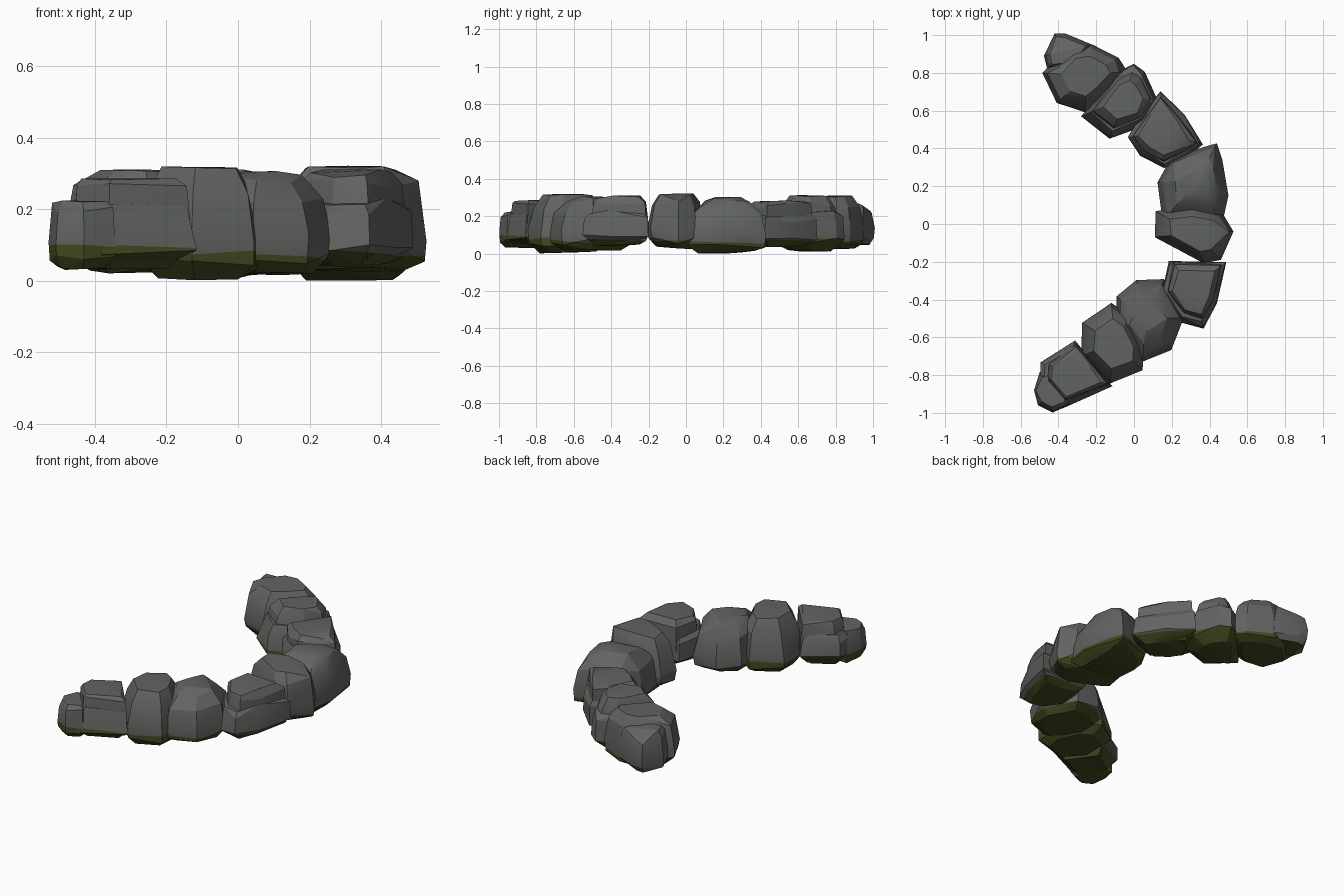
import bpy, bmesh, math, random
from mathutils import Vector

if "Cube" in bpy.data.objects:
    bpy.data.objects.remove(bpy.data.objects["Cube"])

random.seed(11)


def material(name, col):
    m = bpy.data.materials.new(name)
    m.diffuse_color = (*col, 1)
    m.use_nodes = True
    m.node_tree.nodes["Principled BSDF"].inputs["Base Color"].default_value = m.diffuse_color
    return m


STONE = material("grey stone", (0.118, 0.127, 0.118))
MOSS = material("dark moss", (0.055, 0.068, 0.014))

# (height fraction, outline scale) profiles
BLOCK = [(0, .7), (.17, .97), (.35, 1.0), (.8, .88), (1, .64)]
SLAB = [(0, .7), (.17, .97), (.35, 1.0), (.88, .95), (1, .78)]
DOME = [(0, .7), (.17, .97), (.35, 1.0), (.7, .87), (.9, .62), (1, .34)]
SHELF = [(0, .6), (.2, 1.0), (.55, .98), (.72, .85)]


def hull(bm, outline, rings, z0, z1, tilt, floor):
    """Convex chunk from an outline repeated at (height fraction, scale) rings."""
    c = sum((Vector(p) for p in outline), Vector((0, 0))) / len(outline)
    verts = []
    last = len(rings) - 1
    for k, (f, s) in enumerate(rings):
        for p in outline:
            loose = .86 if k >= last - 1 else .96
            d = (Vector(p) - c) * s * random.uniform(loose, 1.0)
            z = z0 + (z1 - z0) * f
            if k == 0:
                z += max(0, d.x * floor[0] + d.y * floor[1]) + random.uniform(0, .015)
            elif k == last:
                z -= random.uniform(0, .012)
            else:
                z += random.uniform(-.02, .02)
            if k >= last - 1:
                z += min(0, d.x * tilt[0] + d.y * tilt[1])
            verts.append(bm.verts.new((c.x + d.x, c.y + d.y, min(z, z1))))
    bmesh.ops.convex_hull(bm, input=verts)
    spare = [v for v in verts if v.is_valid and not v.link_faces]
    bmesh.ops.delete(bm, geom=spare, context='VERTS')


def rock(name, outline, z0, z1, shape=BLOCK, tilt=(0, 0), floor=(0, 0), pivot=None, moss=.08):
    bm = bmesh.new()
    if pivot:  # raised block set back on a broken shelf of stone
        raised = [tuple(Vector(pivot).lerp(Vector(p), .87)) for p in outline]
        hull(bm, raised, shape, z0, z1, tilt, floor)
        hull(bm, outline, SHELF, z0, z1, tilt, floor)
    else:
        hull(bm, outline, shape, z0, z1, tilt, floor)
    # moss grows below a slightly tilted line
    co = Vector((*(sum((Vector(p) for p in outline), Vector((0, 0))) / len(outline)), moss))
    no = Vector((random.uniform(-.06, .06), random.uniform(-.06, .06), 1)).normalized()
    bmesh.ops.bisect_plane(bm, geom=bm.verts[:] + bm.edges[:] + bm.faces[:],
                           plane_co=co, plane_no=no)
    bmesh.ops.recalc_face_normals(bm, faces=bm.faces)
    for f in bm.faces:
        f.material_index = 1 if (f.calc_center_median() - co).dot(no) < 0 else 0
    me = bpy.data.meshes.new(name)
    bm.to_mesh(me)
    bm.free()
    me.materials.append(STONE)
    me.materials.append(MOSS)
    ob = bpy.data.objects.new(name, me)
    bpy.context.collection.objects.link(ob)
    bpy.ops.object.select_all(action='DESELECT')
    ob.select_set(True)
    bpy.context.view_layer.objects.active = ob
    bpy.ops.object.shade_smooth_by_angle(angle=math.radians(20))


# back end of the arc
rock("back_end_boulder", [(-.49, .8), (-.35, .95), (-.22, .95), (-.08, .88), (-.03, .81),
                          (-.16, .67), (-.26, .59), (-.41, .64)], .02, .312, BLOCK)
rock("back_end_stub", [(-.48, .89), (-.42, 1.01), (-.36, 1.01), (-.22, .95), (-.3, .82),
                       (-.46, .82)], .04, .28, SLAB, (0, -.7), moss=.05)
rock("back_boulder", [(-.28, .57), (-.18, .69), (-.1, .8), (0, .85), (.06, .81),
                      (.13, .66), (.07, .52), (-.13, .45)], .01, .315, BLOCK,
     pivot=(-.03, .67))
rock("back_slab", [(-.04, .46), (.04, .59), (.14, .71), (.27, .58), (.37, .42),
                   (.3, .36), (.16, .29), (.03, .36)], .035, .285, SLAB,
     pivot=(.14, .5), moss=.075)
# middle of the arc
rock("middle_back_boulder", [(.12, .22), (.19, .34), (.37, .41), (.44, .43), (.47, .34),
                             (.5, .15), (.47, -.01), (.15, .01)], .0, .305, DOME,
     floor=(0, .1), moss=.06)
rock("middle_boulder", [(.11, .07), (.11, -.07), (.19, -.11), (.37, -.21), (.46, -.19),
                        (.53, -.04), (.47, .06), (.3, .11)], .02, .322, BLOCK,
     floor=(0, -.15), moss=.065)
rock("middle_front_slab", [(.18, -.19), (.49, -.2), (.44, -.42), (.37, -.56), (.24, -.52),
                           (.14, -.37)], .035, .312, SLAB, (.05, .1), floor=(0, .12),
     pivot=(.36, -.24))
# front end of the arc
rock("front_boulder", [(-.1, -.38), (.01, -.29), (.16, -.29), (.27, -.5), (.2, -.67),
                       (.04, -.74), (-.1, -.57)], .01, .308, DOME, moss=.06)
rock("front_tall_boulder", [(-.28, -.52), (-.12, -.41), (-.02, -.48), (.06, -.66),
                            (.05, -.78), (-.13, -.85), (-.28, -.7)], .0, .32, BLOCK, moss=.085)
rock("front_end_slab", [(-.5, -.84), (-.5, -.73), (-.31, -.61), (-.11, -.86), (-.38, -.98)],
     .03, .292, SLAB, pivot=(-.24, -.77), moss=.095)
rock("front_end_stub", [(-.53, -.88), (-.5, -.78), (-.36, -.78), (-.34, -.96), (-.43, -1.0),
                        (-.51, -.96)], .03, .225, SLAB, moss=.095)
